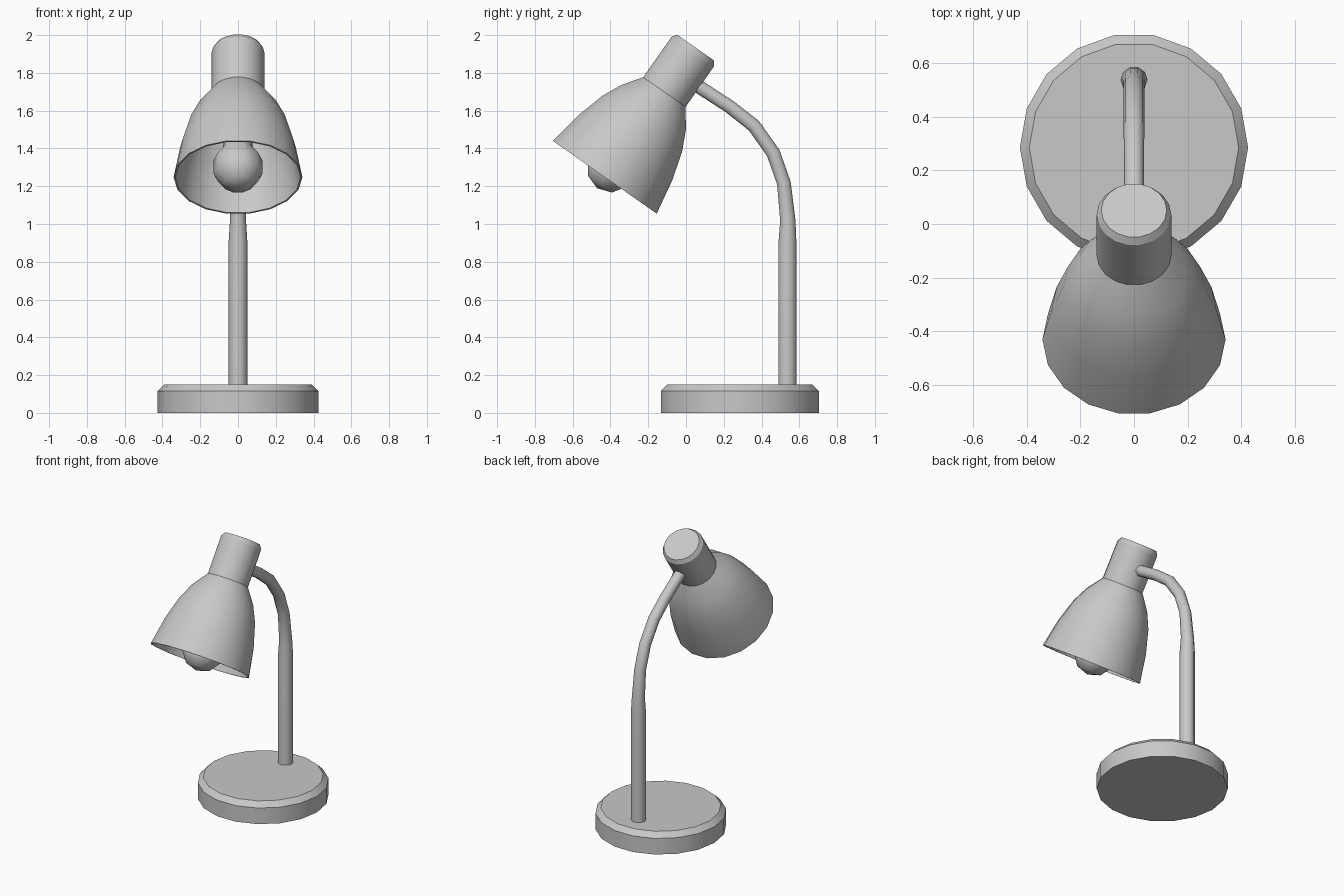
import bpy, bmesh
from math import radians, sin, cos, pi
from mathutils import Matrix, Vector

cube = bpy.data.objects.get("Cube")
if cube:
    bpy.data.objects.remove(cube, do_unlink=True)

GREY = (0.58, 0.58, 0.58, 1)
grey = bpy.data.materials.new("plain grey")
grey.diffuse_color = GREY
grey.use_nodes = True
grey.node_tree.nodes["Principled BSDF"].inputs["Base Color"].default_value = GREY


def lathe(name, profile, sides, matrix, angle=30):
    """Spin a closed (radius, height) profile, whose ends lie on the axis."""
    bm = bmesh.new()
    rings = []
    for r, h in profile:
        count = sides if r > 0 else 1
        rings.append([bm.verts.new((r * cos(2 * pi * i / sides), r * sin(2 * pi * i / sides), h))
                      for i in range(count)])
    for a, b in zip(rings, rings[1:]):
        for i in range(sides):
            j = (i + 1) % sides
            corners = [a[i % len(a)], a[j % len(a)], b[j % len(b)], b[i % len(b)]]
            bm.faces.new(list(dict.fromkeys(corners)))
    bmesh.ops.recalc_face_normals(bm, faces=bm.faces)
    mesh = bpy.data.meshes.new(name)
    bm.to_mesh(mesh)
    bm.free()
    mesh.materials.append(grey)
    obj = bpy.data.objects.new(name, mesh)
    obj.matrix_world = matrix
    bpy.context.collection.objects.link(obj)
    bpy.ops.object.select_all(action='DESELECT')
    obj.select_set(True)
    bpy.context.view_layer.objects.active = obj
    bpy.ops.object.shade_smooth_by_angle(angle=radians(angle))
    return obj


# Round base with a chamfered top edge
lathe("base", [(0, 0), (0.425, 0), (0.425, 0.115), (0.39, 0.15), (0, 0.15)], 18,
      Matrix.Translation((0, 0.285, 0)))

# Head parts share a tilted axis starting at the centre of the shade's rim
head = Matrix.Translation((0, -0.43, 1.2475)) @ Matrix.Rotation(radians(-35), 4, 'X')

# Flared shade: outer wall, thin rim and inner wall
wall = [(0.341, 0), (0.307, 0.19), (0.262, 0.345), (0.212, 0.45), (0.136, 0.555)]
inner = [(r - 0.01, h - (0.01 if h else 0)) for r, h in reversed(wall)]
lathe("shade", [(0, 0.555)] + wall[::-1] + inner[::-1] + [(0, 0.545)], 18, head)

# Cylindrical socket housing above the shade
lathe("socket", [(0, 0.549), (0.139, 0.549), (0.139, 0.81), (0.122, 0.838), (0, 0.838)], 18, head)

# Low-poly bulb with a neck running up into the socket
R, centre = 0.137, 0.066
ball = [(R * sin(pi * k / 5), centre - R * cos(pi * k / 5)) for k in range(1, 5)]
lathe("bulb", [(0, centre - R)] + ball + [(0.07, 0.3), (0.07, 0.55), (0, 0.55)], 10, head, 60)

# Upright pole bending into a thinner arm that meets the socket
path = [(0.537, 0.1, 1), (0.537, 0.9, 1), (0.539, 1.02, 0.85), (0.518, 1.217, 0.77),
        (0.462, 1.376, 0.77), (0.36, 1.52, 0.77), (0.233, 1.62, 0.75), (0.04, 1.745, 0.75)]
curve = bpy.data.curves.new("arm", 'CURVE')
curve.dimensions = '3D'
curve.bevel_depth = 0.05
curve.bevel_resolution = 3
curve.use_fill_caps = True
curve.materials.append(grey)
spline = curve.splines.new('POLY')
spline.points.add(len(path) - 1)
for point, (y, z, radius) in zip(spline.points, path):
    point.co = (0, y, z, 1)
    point.radius = radius
spline.use_smooth = True
arm = bpy.data.objects.new("arm", curve)
bpy.context.collection.objects.link(arm)
